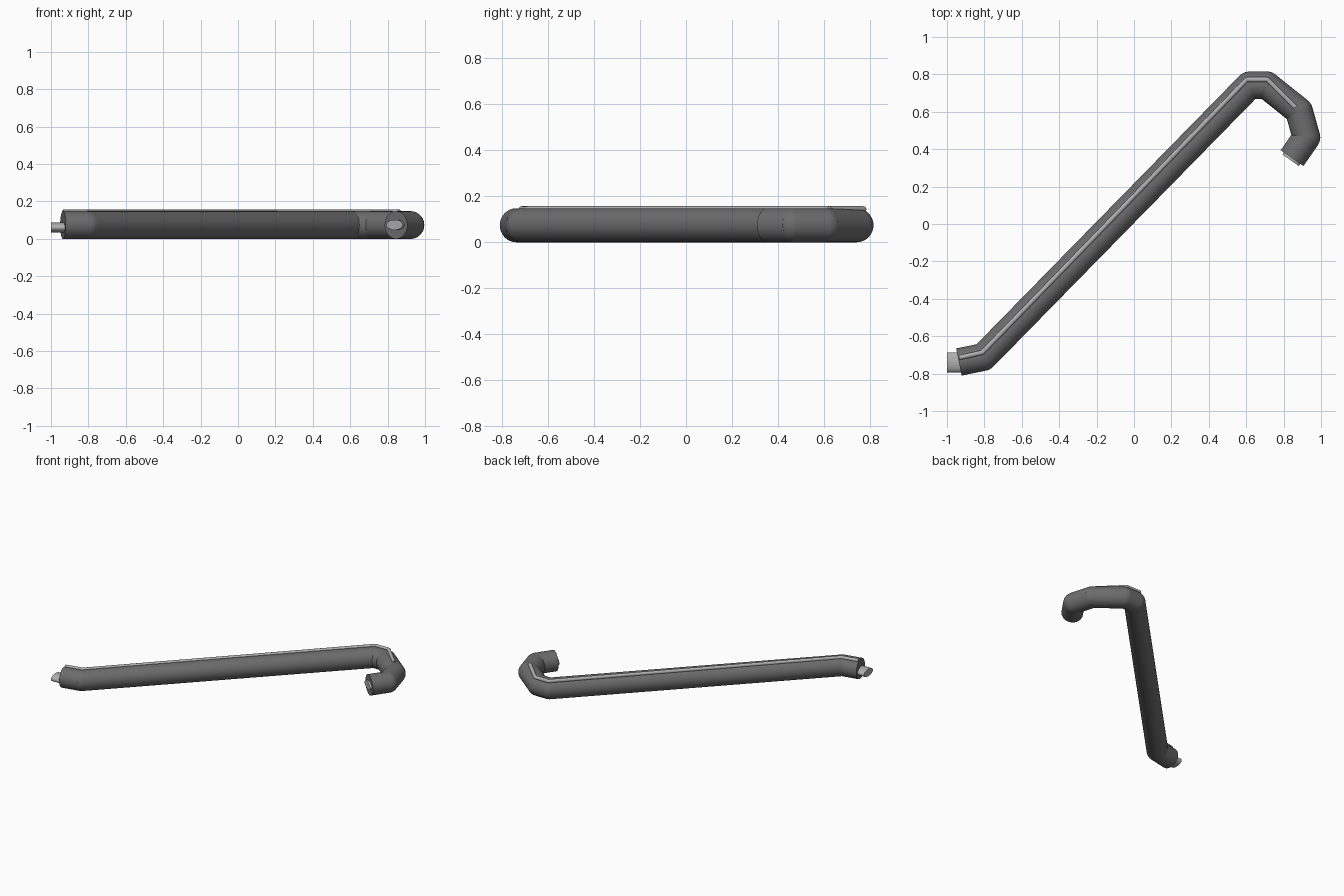
import bpy, bmesh, math
from mathutils import Vector, Matrix

if "Cube" in bpy.data.objects:
    bpy.data.objects.remove(bpy.data.objects["Cube"])


def material(name, grey):
    m = bpy.data.materials.new(name)
    m.use_nodes = True
    colour = (grey, grey, grey, 1)
    m.diffuse_color = colour
    m.node_tree.nodes["Principled BSDF"].inputs["Base Color"].default_value = colour
    return m


dark = material("dark grey rubber", 0.15)
light = material("light grey metal", 0.43)


def rod(bm, a, b, radius, segments, flat=1.0):
    """Capped rod from a to b; flat squashes its height."""
    d = b - a
    turn = Matrix.Rotation(math.atan2(d.y, d.x), 4, 'Z') @ Matrix.Rotation(math.pi / 2, 4, 'Y')
    place = Matrix.Translation((a + b) / 2) @ Matrix.Diagonal((1, 1, flat, 1)) @ turn
    bmesh.ops.create_cone(bm, cap_ends=True, segments=segments, radius1=radius,
                          radius2=radius, depth=d.length, matrix=place)


def finish(bm, name, mat):
    mesh = bpy.data.meshes.new(name)
    bm.to_mesh(mesh)
    bm.free()
    mesh.materials.append(mat)
    ob = bpy.data.objects.new(name, mesh)
    bpy.context.collection.objects.link(ob)
    bpy.ops.object.select_all(action='DESELECT')
    ob.select_set(True)
    bpy.context.view_layer.objects.active = ob
    bpy.ops.object.shade_smooth_by_angle(angle=math.radians(35))
    return ob


def pipe(name, path, z, radius, mat, segments):
    """Straight rods with round elbows at every inner path point."""
    pts = [Vector((x, y, z)) for x, y in path]
    bm = bmesh.new()
    for a, b in zip(pts, pts[1:]):
        rod(bm, a, b, radius, segments)
    for p in pts[1:-1]:
        bmesh.ops.create_uvsphere(bm, u_segments=segments, v_segments=segments // 2,
                                  radius=radius, matrix=Matrix.Translation(p))
    return finish(bm, name, mat)


def oval_plug(name, a, b):
    bm = bmesh.new()
    rod(bm, Vector(a), Vector(b), 0.054, 32, 0.5)
    return finish(bm, name, light)


# Bent main tube
pipe("bent_tube", [(-0.936, -0.738), (-0.805, -0.711), (0.617, 0.741), (0.709, 0.742),
                   (0.882, 0.604), (0.922, 0.463), (0.845, 0.352)], 0.074, 0.074, dark, 48)

# Thin raised rod along the top
pipe("top_strip", [(-0.935, -0.715), (-0.81, -0.687), (0.603, 0.772), (0.713, 0.772),
                   (0.863, 0.623)], 0.144, 0.013, light, 16)

# Oval plugs in both open ends
oval_plug("long_end_plug", (-0.9, -0.74, 0.06), (-1.0, -0.74, 0.06))
oval_plug("hook_end_plug", (0.868, 0.385, 0.075), (0.837, 0.341, 0.075))
